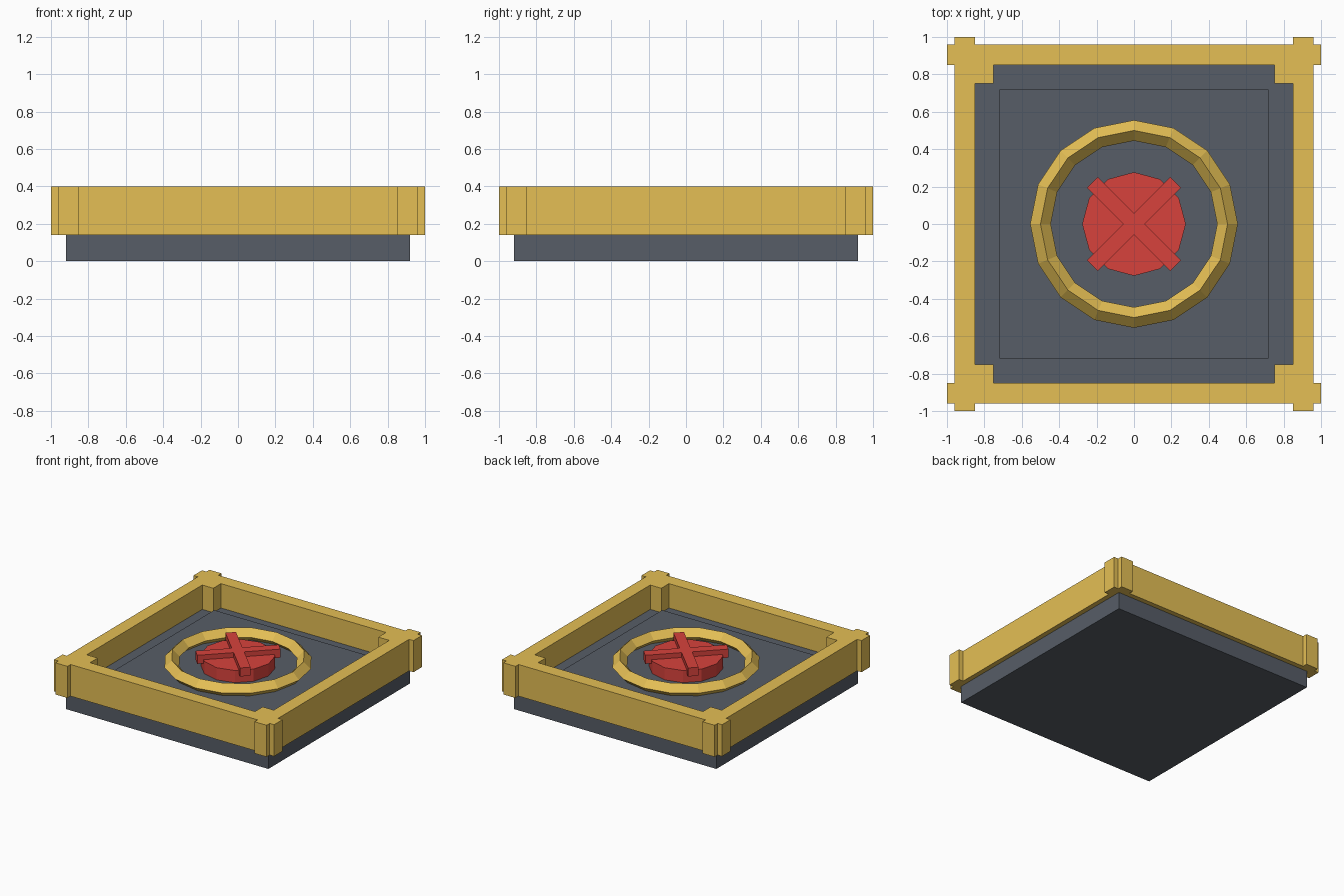
import bpy
from math import pi

if "Cube" in bpy.data.objects:
    bpy.data.objects.remove(bpy.data.objects["Cube"])


def material(name, rgb):
    m = bpy.data.materials.new(name)
    m.diffuse_color = (*rgb, 1)
    m.use_nodes = True
    m.node_tree.nodes["Principled BSDF"].inputs["Base Color"].default_value = m.diffuse_color
    return m


GOLD = material("gold", (0.78, 0.52, 0.09))
SLATE = material("slate", (0.095, 0.11, 0.135))
RED = material("red", (0.68, 0.055, 0.045))


def finish(name, mat):
    ob = bpy.context.object
    ob.name = name
    ob.data.materials.append(mat)
    return ob


def box(name, mat, centre, size, turn=0):
    bpy.ops.mesh.primitive_cube_add(size=1, location=centre, rotation=(0, 0, turn))
    ob = finish(name, mat)
    ob.scale = size
    return ob


# Square base with a slightly raised floor panel
box("base", SLATE, (0, 0, 0.10), (1.84, 1.84, 0.20))
box("floor_panel", SLATE, (0, 0, 0.215), (1.44, 1.44, 0.05))

# Frame rails cross at the corners, leaving small tabs outside
for s, front, side in ((-1, "front", "left"), (1, "back", "right")):
    box(front + "_rail", GOLD, (0, s * 0.905, 0.27), (2.0, 0.11, 0.26))
    box(side + "_rail", GOLD, (s * 0.905, 0, 0.27), (0.11, 2.0, 0.26))
    # Corner posts fill the inside corners
    for t, end in ((-1, "left"), (1, "right")):
        box(f"{front}_{end}_post", GOLD, (t * 0.855, s * 0.855, 0.27), (0.21, 0.21, 0.26))

# Faceted ring with a diamond cross-section
bpy.ops.mesh.primitive_torus_add(major_segments=16, minor_segments=4,
                                 major_radius=0.5, minor_radius=0.055,
                                 location=(0, 0, 0.28))
finish("ring", GOLD)

# Twelve-sided button with two crossed bars on top
bpy.ops.mesh.primitive_cylinder_add(vertices=12, radius=0.277, depth=0.10,
                                    location=(0, 0, 0.29))
finish("button", RED)
for i, a in enumerate((pi / 4, -pi / 4)):
    box(f"cross_bar_{i + 1}", RED, (0, 0, 0.345), (0.63, 0.08, 0.07), a)
